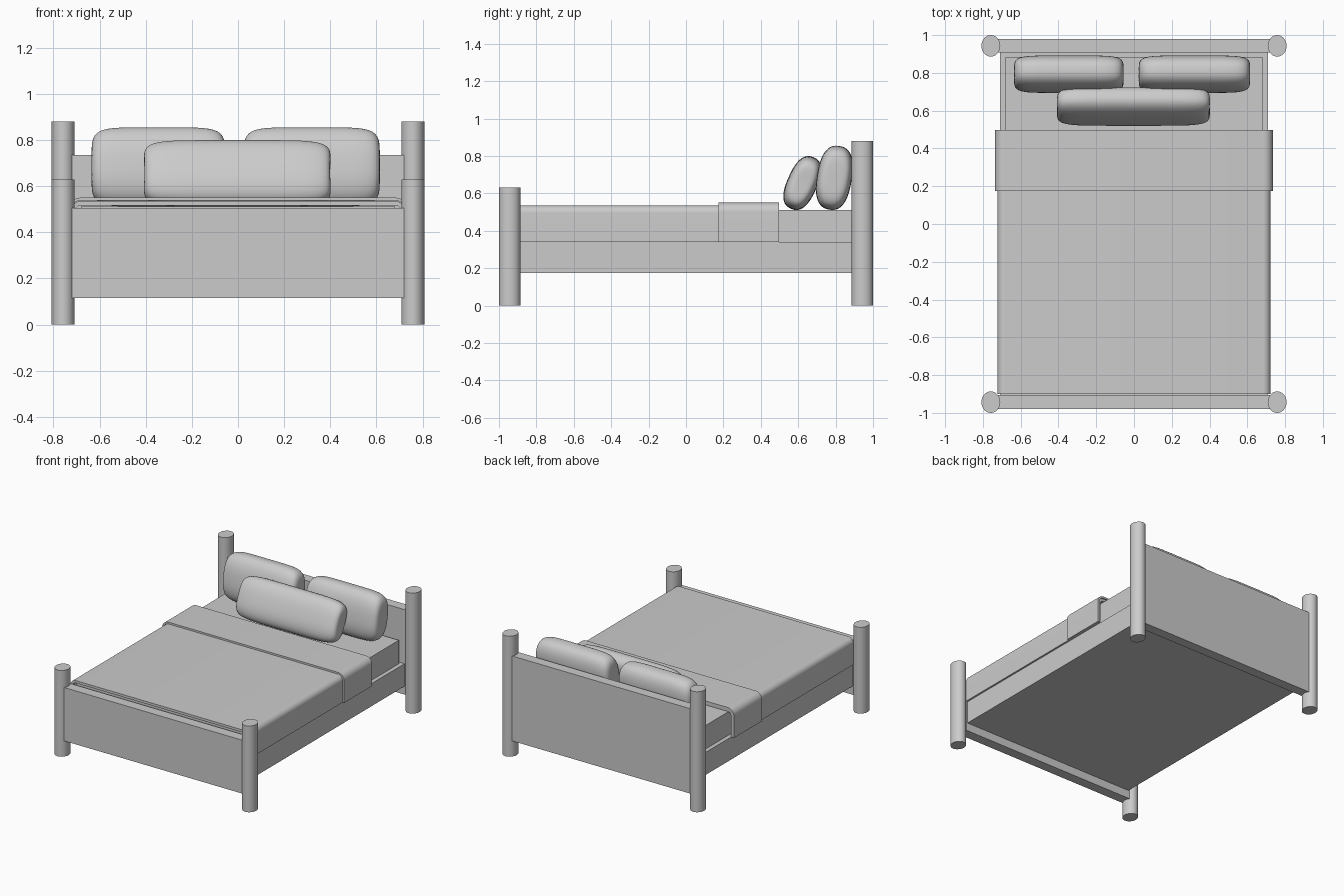
import bpy, bmesh, math
from mathutils import Vector

cube = bpy.data.objects.get("Cube")
if cube:
    bpy.data.objects.remove(cube, do_unlink=True)

grey = bpy.data.materials.new("plain grey")
grey.use_nodes = True
grey.diffuse_color = (0.6, 0.6, 0.6, 1)
grey.node_tree.nodes["Principled BSDF"].inputs["Base Color"].default_value = (0.6, 0.6, 0.6, 1)


def finish(name, bm, smooth=None):
    bmesh.ops.recalc_face_normals(bm, faces=bm.faces)
    mesh = bpy.data.meshes.new(name)
    bm.to_mesh(mesh)
    bm.free()
    mesh.materials.append(grey)
    ob = bpy.data.objects.new(name, mesh)
    bpy.context.collection.objects.link(ob)
    if smooth:
        bpy.ops.object.select_all(action='DESELECT')
        ob.select_set(True)
        bpy.context.view_layer.objects.active = ob
        bpy.ops.object.shade_smooth_by_angle(angle=math.radians(smooth))
    return ob


def box(name, half_x, y0, y1, z0, z1):
    bm = bmesh.new()
    bmesh.ops.create_cube(bm, size=1)
    for v in bm.verts:
        v.co = Vector((v.co.x * 2 * half_x,
                       (y0 + y1) / 2 + v.co.y * (y1 - y0),
                       (z0 + z1) / 2 + v.co.z * (z1 - z0)))
    return finish(name, bm)


def post(name, x, y, height):
    bm = bmesh.new()
    bmesh.ops.create_cone(bm, cap_ends=True, segments=32, radius1=1, radius2=1, depth=1)
    for v in bm.verts:
        v.co = Vector((x + v.co.x * 0.05, y + v.co.y * 0.057, (v.co.z + 0.5) * height))
    finish(name, bm, 40)


def arch(half_x, top, bottom, radius):
    """Outline of a cover draped over both sides, right to left."""
    pts = [(half_x, bottom)]
    for sign, start in ((1, 0), (-1, 90)):
        for i in range(9):
            a = math.radians(start + i * 11.25)
            pts.append((sign * (half_x - radius) + radius * math.cos(a),
                        top - radius + radius * math.sin(a)))
    return pts + [(-half_x, bottom)]


def cover(name, half_x, top, y0, y1, thick, radius):
    bottom = 0.34
    outer = arch(half_x, top, bottom, radius)
    inner = arch(half_x - thick, top - thick, bottom, radius - thick)
    bm = bmesh.new()
    rows = [[bm.verts.new((x, y, z)) for x, z in line]
            for line, y in ((outer, y0), (outer, y1), (inner, y1), (inner, y0))]
    for r in range(4):
        a, b = rows[r], rows[(r + 1) % 4]
        for i in range(len(a) - 1):
            bm.faces.new((a[i], a[i + 1], b[i + 1], b[i]))
    for end in (0, -1):
        bm.faces.new([row[end] for row in rows])
    finish(name, bm, 30)


def pillow(name, loc, half, tilt, pinch):
    """Puffy cushion: a gridded cube drawn onto a soft rounded block."""
    bm = bmesh.new()
    bmesh.ops.create_cube(bm, size=2)
    bmesh.ops.subdivide_edges(bm, edges=bm.edges, cuts=19, use_grid_fill=True)
    n, m = 6, 2.5
    for v in bm.verts:
        x, y, z = v.co
        ring = (abs(y) ** m + abs(z) ** m) ** (1 / m)
        p = v.co / (abs(x) ** n + ring ** n) ** (1 / n)
        p.x *= 1 - pinch * (1 - p.z ** 2)
        v.co = Vector((p.x * half[0], p.y * half[1], p.z * half[2]))
    ob = finish(name, bm, 60)
    ob.location = loc
    ob.rotation_euler.x = math.radians(-tilt)


# Posts
for side, sx in (("left", 1), ("right", -1)):
    post("head_post_" + side, sx * 0.758, 0.943, 0.88)
    post("foot_post_" + side, sx * 0.758, -0.943, 0.63)

# Frame
box("headboard", 0.72, 0.907, 0.98, 0.115, 0.735)
box("footboard", 0.72, -0.98, -0.905, 0.115, 0.505)
box("bed_base", 0.71, -0.907, 0.91, 0.175, 0.34)

# Bedding
box("mattress", 0.68, -0.89, 0.885, 0.33, 0.512)
cover("blanket", 0.723, 0.535, -0.9, 0.49, 0.018, 0.04)
cover("blanket_fold", 0.735, 0.55, 0.175, 0.497, 0.013, 0.05)

# Pillows
pillow("back_pillow_left", (0.32, 0.793, 0.683), (0.295, 0.093, 0.172), 9, 0.0)
pillow("back_pillow_right", (-0.345, 0.793, 0.683), (0.29, 0.093, 0.172), 9, 0.0)
pillow("front_pillow", (-0.003, 0.622, 0.655), (0.415, 0.08, 0.15), 24, 0.03)
